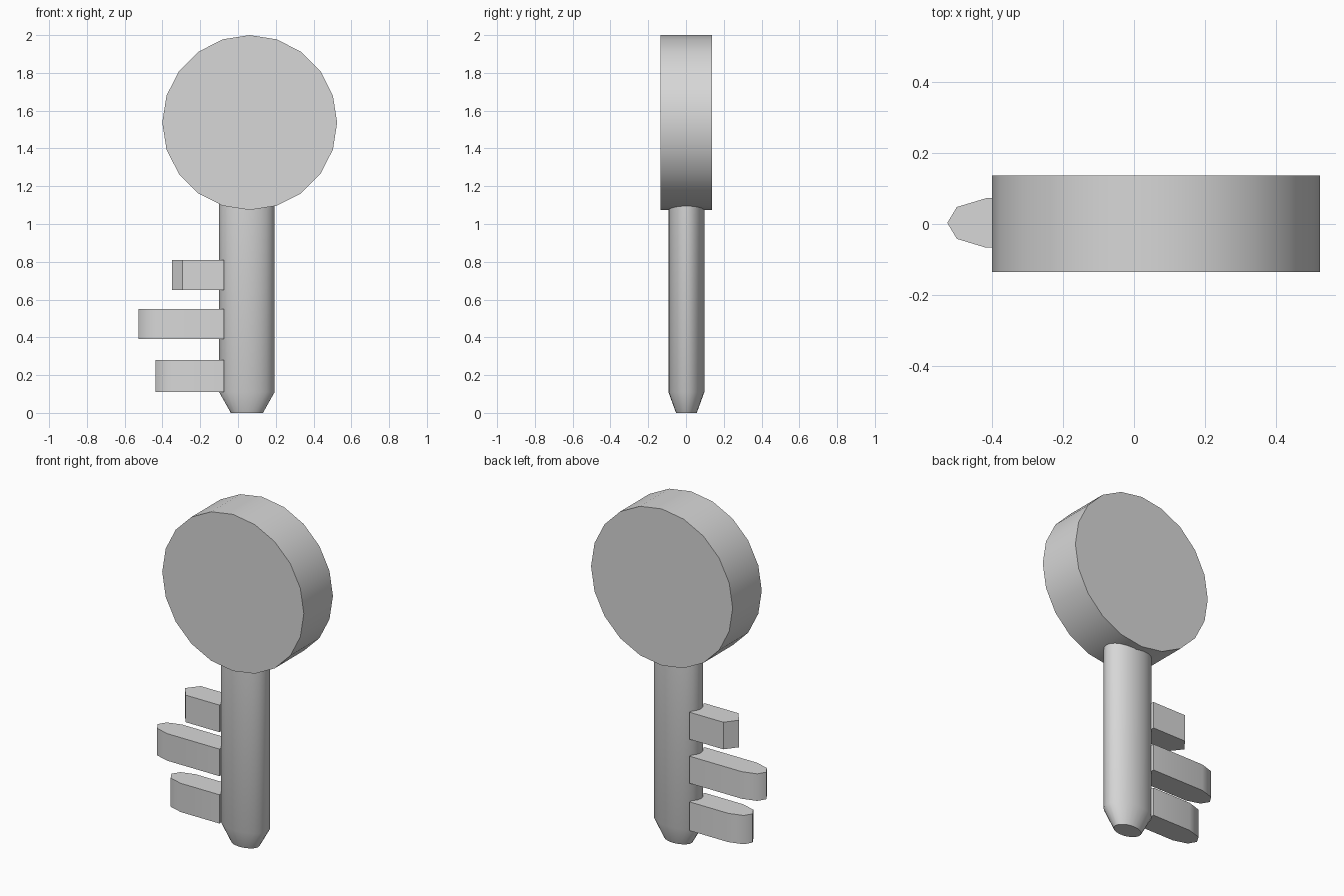
import bpy
import bmesh
from math import cos, sin, pi, radians

if "Cube" in bpy.data.objects:
    bpy.data.objects.remove(bpy.data.objects["Cube"])

# Single plain grey for the whole key
grey = bpy.data.materials.new("plain_grey")
grey.use_nodes = True
grey.diffuse_color = (0.68, 0.68, 0.68, 1)
grey.node_tree.nodes["Principled BSDF"].inputs["Base Color"].default_value = grey.diffuse_color


def loft(name, rings, smooth_angle):
    """Skin a stack of matching rings and cap both ends."""
    bm = bmesh.new()
    loops = [[bm.verts.new(p) for p in ring] for ring in rings]
    n = len(loops[0])
    for low, high in zip(loops, loops[1:]):
        for i in range(n):
            j = (i + 1) % n
            bm.faces.new((low[i], low[j], high[j], high[i]))
    bm.faces.new(loops[0][::-1])
    bm.faces.new(loops[-1])
    bmesh.ops.recalc_face_normals(bm, faces=bm.faces)
    mesh = bpy.data.meshes.new(name)
    bm.to_mesh(mesh)
    bm.free()
    mesh.materials.append(grey)
    obj = bpy.data.objects.new(name, mesh)
    bpy.context.collection.objects.link(obj)
    bpy.ops.object.select_all(action="DESELECT")
    obj.select_set(True)
    bpy.context.view_layer.objects.active = obj
    bpy.ops.object.shade_smooth_by_angle(angle=radians(smooth_angle))
    return obj


def circle(rx, ry, count):
    steps = [2 * pi * i / count for i in range(count)]
    return [(rx * cos(a), ry * sin(a)) for a in steps]


# Round head: a thick upright disc
disc = circle(0.463, 0.463, 20)
loft("head", [[(0.062 + u, y, 1.537 + v) for u, v in disc]
              for y in (-0.135, 0.137)], 35)

# Oval shaft with a tapered foot, its top sunk into the head
shaft_levels = [(0, 0.085, 0.055), (0.11, 0.147, 0.095), (1.2, 0.147, 0.095)]
loft("shaft", [[(0.047 + x, 0.002 + y, z) for x, y in circle(rx, ry, 24)]
               for z, rx, ry in shaft_levels], 35)


def tooth(name, tip_x, bottom, top, nose):
    """Extrude a nosed bar; nose lists (distance behind tip, half width)."""
    half = [(tip_x + d, w) for d, w in nose] + [(-0.075, nose[-1][1])]
    outline = [(tip_x, 0)] + half + [(x, -w) for x, w in reversed(half)]
    loft(name, [[(x, 0.003 + y, z) for x, y in outline]
                for z in (bottom, top)], 45)


# Three teeth on one side, the upper one with a blunter nose
long_nose = [(0.027, 0.045), (0.11, 0.07)]
tooth("lower_tooth", -0.438, 0.11, 0.28, long_nose)
tooth("middle_tooth", -0.527, 0.39, 0.55, long_nose)
tooth("upper_tooth", -0.35, 0.65, 0.81, [(0.055, 0.07)])
